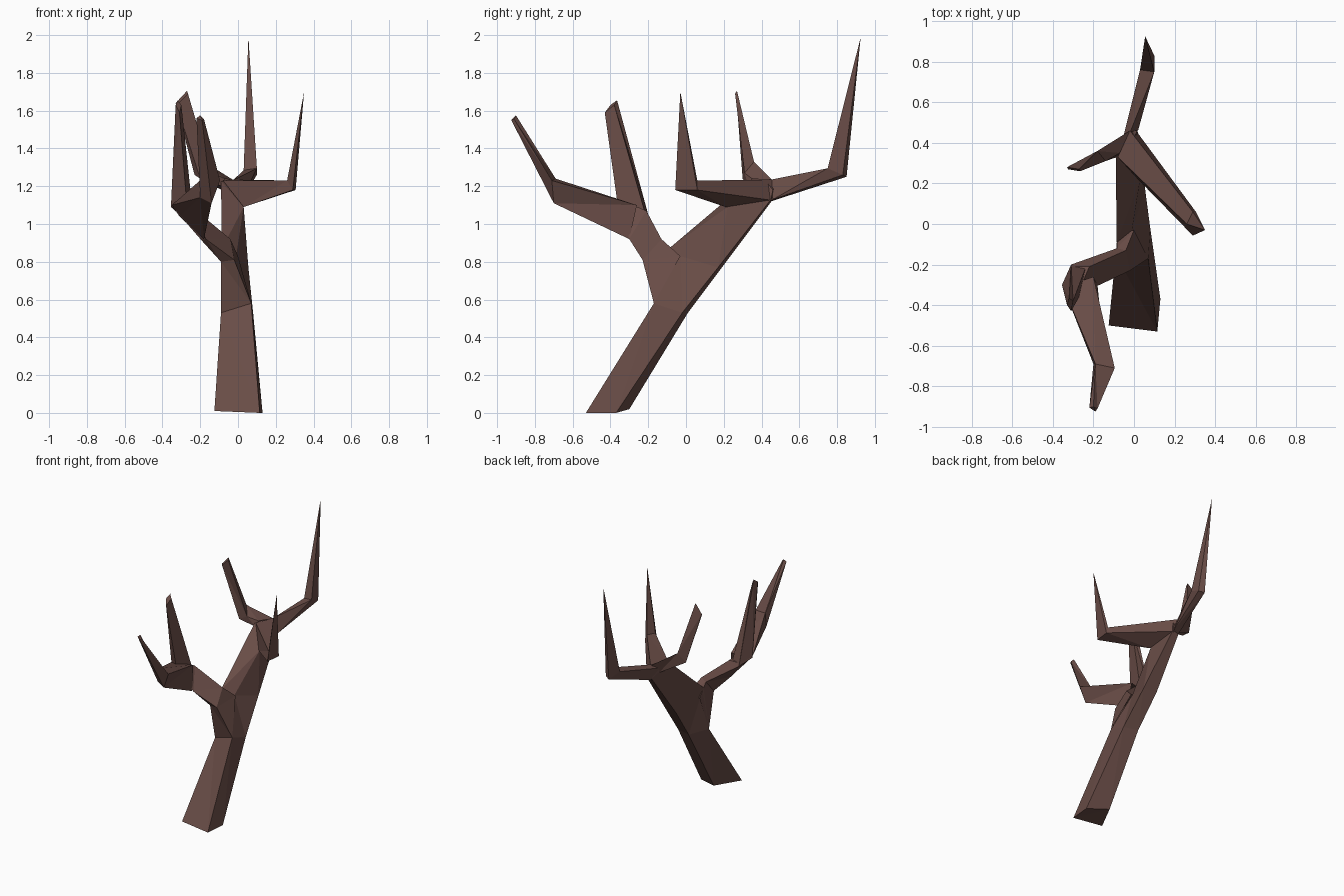
import bpy, bmesh

bark = bpy.data.materials.new("brown_bark")
bark.diffuse_color = (0.141, 0.073, 0.062, 1)


def limb(name, *rings, cap_start=False):
    """Loft four-sided rings into a faceted limb; a one-point ring makes a spike."""
    bm = bmesh.new()
    loops = [[bm.verts.new(p) for p in ring] for ring in rings]
    for a, b in zip(loops, loops[1:]):
        for i in range(4):
            j = (i + 1) % 4
            if len(b) == 1:
                bm.faces.new((a[i], a[j], b[0]))
            else:
                bm.faces.new((a[i], a[j], b[j], b[i]))
    if cap_start:
        bm.faces.new(loops[0][::-1])
    if len(loops[-1]) == 4:
        bm.faces.new(loops[-1])
    bmesh.ops.triangulate(bm, faces=[f for f in bm.faces if len(f.verts) == 4])
    bmesh.ops.recalc_face_normals(bm, faces=bm.faces)
    mesh = bpy.data.meshes.new(name)
    bm.to_mesh(mesh)
    bm.free()
    mesh.materials.append(bark)
    obj = bpy.data.objects.new(name, mesh)
    bpy.context.collection.objects.link(obj)
    return obj


# Leaning trunk, from the foot past the fork to the upper crown
limb("trunk",
     [(-.125, -.50, .01), (.115, -.53, 0), (.13, -.37, 0), (-.026, -.30, .02)],
     [(-.09, -.15, .53), (.07, -.17, .58), (.08, -.02, .53), (-.03, .01, .53)],
     [(-.085, -.09, .87), (-.01, -.03, .83), (.055, .17, .77), (-.05, .19, .77)],
     [(-.09, .33, 1.225), (.03, .22, 1.09), (.02, .45, 1.13), (-.03, .46, 1.13)],
     [(-.07, .38, 1.23), (.0, .42, 1.23), (.015, .46, 1.18), (-.03, .47, 1.20)],
     cap_start=True)

# Rear branch with the tallest spike
limb("rear_branch",
     [(-.06, .40, 1.20), (-.03, .45, 1.12), (.02, .46, 1.13), (-.02, .45, 1.235)],
     [(.03, .76, 1.285), (.06, .85, 1.25), (.10, .83, 1.26), (.10, .75, 1.295)],
     [(.055, .925, 1.99)])

# Right branch, reaching forward then up
limb("right_branch",
     [(-.08, .33, 1.23), (.03, .21, 1.09), (.01, .46, 1.125), (-.02, .46, 1.235)],
     [(.26, .0, 1.23), (.29, -.057, 1.18), (.305, .06, 1.18), (.29, .06, 1.23)],
     [(.35, -.03, 1.70)])

# Short left branch with a blunt end
limb("left_branch",
     [(-.085, .33, 1.20), (-.05, .40, 1.16), (-.02, .46, 1.23), (-.07, .35, 1.24)],
     [(-.20, .30, 1.24), (-.23, .33, 1.26), (-.18, .36, 1.33), (-.14, .31, 1.27)],
     [(-.325, .27, 1.63), (-.33, .28, 1.64), (-.27, .27, 1.705), (-.265, .26, 1.69)])

# Lower fork, joining the trunk to the two front branches
limb("front_fork",
     [(-.09, -.15, .53), (.07, -.17, .58), (.0, -.03, .83), (-.08, -.05, .80)],
     [(-.09, -.21, .80), (-.02, -.23, .81), (-.04, -.13, .92), (-.085, -.12, .90)],
     [(-.19, -.27, .91), (-.17, -.30, .92), (-.22, -.21, 1.07), (-.31, -.20, 1.05)],
     [(-.355, -.30, 1.10), (-.27, -.35, 1.10), (-.25, -.28, 1.10), (-.31, -.21, 1.07)])

# Upright branch above the fork
limb("upright_branch",
     [(-.31, -.20, 1.05), (-.355, -.30, 1.09), (-.27, -.36, 1.09), (-.24, -.22, 1.07)],
     [(-.32, -.365, 1.655), (-.33, -.40, 1.63), (-.31, -.43, 1.59), (-.30, -.38, 1.63)])

# Long branch reaching forward
limb("forward_branch",
     [(-.18, -.30, .92), (-.20, -.26, 1.10), (-.35, -.31, 1.10), (-.31, -.27, 1.04)],
     [(-.14, -.70, 1.11), (-.095, -.71, 1.23), (-.19, -.69, 1.24), (-.20, -.69, 1.14)],
     [(-.19, -.925, 1.55), (-.18, -.91, 1.555), (-.20, -.90, 1.575), (-.22, -.905, 1.56)])
